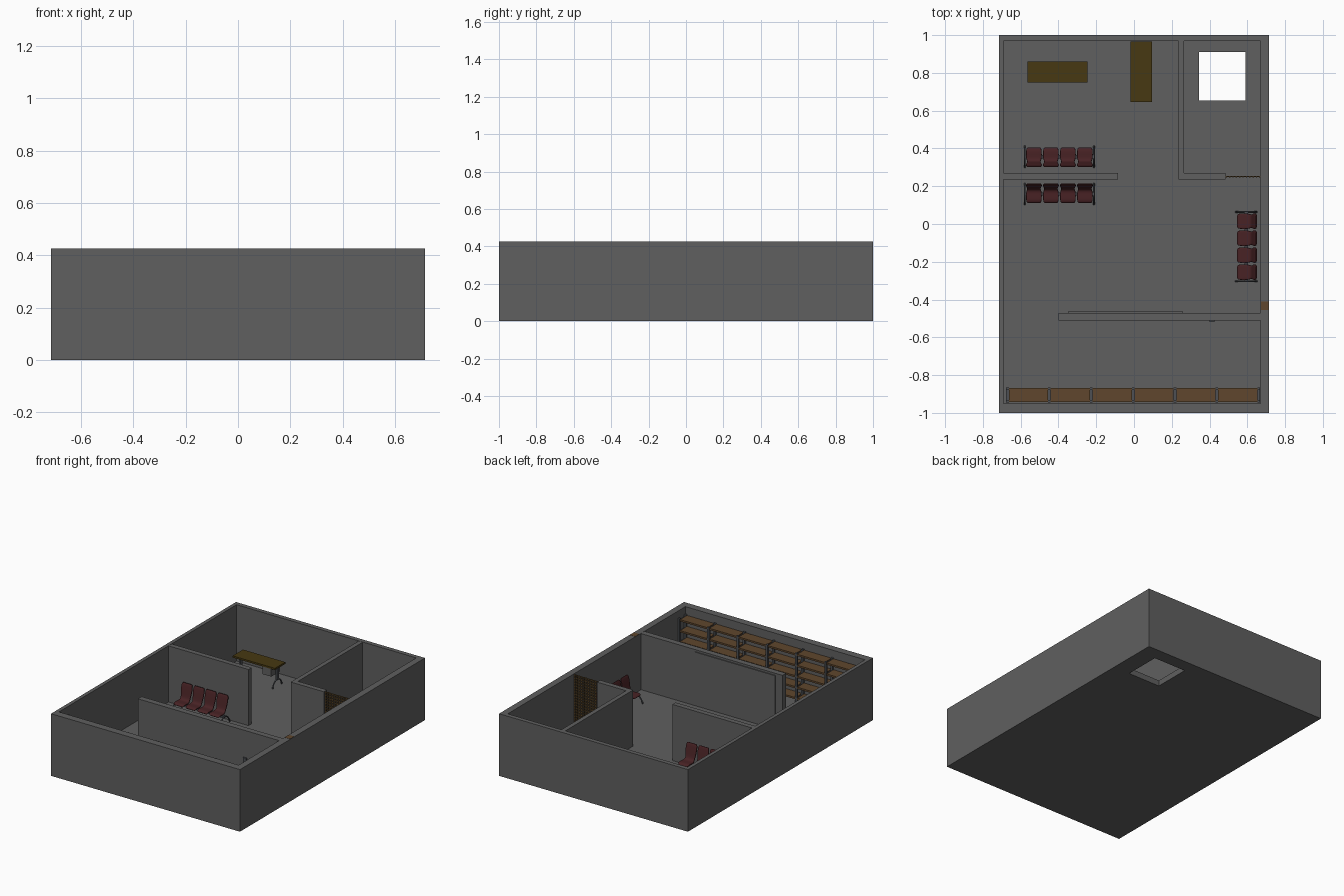
import bpy, bmesh, math
from mathutils import Matrix, Vector

if "Cube" in bpy.data.objects:
    bpy.data.objects.remove(bpy.data.objects["Cube"])


def mat(name, r, g, b):
    m = bpy.data.materials.new(name)
    m.diffuse_color = (r, g, b, 1)
    m.use_nodes = True
    m.node_tree.nodes["Principled BSDF"].inputs["Base Color"].default_value = m.diffuse_color
    return m


GREY = mat("wall grey", 0.115, 0.115, 0.115)
RED = mat("seat red", 0.065, 0.016, 0.018)
YELLOW = mat("table ochre", 0.063, 0.040, 0.006)
WOOD = mat("shelf wood", 0.115, 0.062, 0.026)
METAL = mat("frame metal", 0.075, 0.08, 0.09)
GATE = mat("gate brown", 0.10, 0.06, 0.022)
I = Matrix.Identity(4)
FLOOR, TOP = 0.04, 0.425


def finish(name, bm, material):
    bmesh.ops.recalc_face_normals(bm, faces=bm.faces)
    me = bpy.data.meshes.new(name)
    bm.to_mesh(me)
    bm.free()
    ob = bpy.data.objects.new(name, me)
    bpy.context.collection.objects.link(ob)
    me.materials.append(material)
    return ob


def boxes(name, material, bounds, m=I):
    """One object from boxes given as (x0, x1, y0, y1, z0, z1)."""
    bm = bmesh.new()
    for x0, x1, y0, y1, z0, z1 in bounds:
        t = Matrix.Translation(((x0 + x1) / 2, (y0 + y1) / 2, (z0 + z1) / 2))
        s = Matrix.Diagonal((x1 - x0, y1 - y0, z1 - z0, 1))
        bmesh.ops.create_cube(bm, size=1, matrix=m @ t @ s)
    return finish(name, bm, material)


def apply_mods(ob):
    bpy.ops.object.select_all(action='DESELECT')
    ob.select_set(True)
    bpy.context.view_layer.objects.active = ob
    bpy.ops.object.convert(target='MESH')


def cut(ob, bounds):
    c = boxes("cutter", GREY, [bounds])
    c.hide_render = True
    mod = ob.modifiers.new("cut", 'BOOLEAN')
    mod.operation, mod.solver, mod.object = 'DIFFERENCE', 'EXACT', c
    apply_mods(ob)
    bpy.data.objects.remove(c)


def tube(name, material, pts, radius, m=I):
    cu = bpy.data.curves.new(name, 'CURVE')
    cu.dimensions = '3D'
    cu.bevel_depth, cu.bevel_resolution, cu.resolution_u = radius, 1, 5
    cu.use_fill_caps = True
    sp = cu.splines.new('BEZIER')
    sp.bezier_points.add(len(pts) - 1)
    for p, co in zip(sp.bezier_points, pts):
        p.co = m @ Vector(co)
        p.handle_left_type = p.handle_right_type = 'AUTO'
    cu.materials.append(material)
    ob = bpy.data.objects.new(name, cu)
    bpy.context.collection.objects.link(ob)
    apply_mods(ob)


# building shell, hollowed, with an opening in the floor
shell = boxes("outer_walls", GREY, [(-.715, .715, -1, 1, 0, TOP)])
cut(shell, (-.69, .67, -.95, .97, FLOOR, 1))
cut(shell, (.343, .59, .655, .91, -.5, .3))

# inner partitions
boxes("front_partition", GREY, [(-.40, .675, -.51, -.47, FLOOR, TOP - .001)])
boxes("middle_partition", GREY, [(-.695, -.085, .235, .27, FLOOR, TOP - .001)])
boxes("room_side_wall", GREY, [(.235, .265, .235, .975, FLOOR, TOP - .001)])
boxes("room_front_wall", GREY, [(.265, .485, .235, .27, FLOOR, TOP - .001)])
boxes("wall_board", GREY, [(-.35, .26, -.47, -.464, .1, .41)])
boxes("wall_knob", METAL, [(.40, .425, -.518, -.51, .2, .24)])

# wooden piece set in the right wall top
boxes("wall_block", WOOD, [(.672, .712, -.455, -.41, .36, TOP + .001)])

# lattice gate
gx0, gx1 = .485, .67
bars = [(gx0 + i * .0178, gx0 + i * .0178 + .007, .247, .255, FLOOR, .42) for i in range(11)]
bars += [(gx0, gx1, .248, .254, FLOOR + i * .0186, FLOOR + i * .0186 + .007) for i in range(21)]
boxes("lattice_gate", GATE, bars)

# shelving along the front wall
xs = [-.67 + i * .2217 for i in range(7)]
levels = [.06, .135, .21, .285, .36]
boards, frames = [], []
for a, b in zip(xs, xs[1:]):
    boards += [(a + .007, b - .007, -.943, -.868, z, z + .012) for z in levels]
for x in xs:
    frames += [(x - .007, x + .007, y, y + .014, FLOOR, .378) for y in (-.946, -.879)]
    frames += [(x - .007, x + .007, -.94, -.87, z - .008, z + .004) for z in levels]
boxes("shelf_boards", WOOD, boards)
boxes("shelf_frames", METAL, frames)


# bench rows of four moulded seats
SIDE = [(.100, .100, .034), (.096, .112, .041), (.062, .110, .043), (.038, .109, .040),
        (.024, .120, .034), (.018, .145, .039), (.011, .180, .043), (.004, .210, .042),
        (.000, .220, .034)]      # depth, height, half width


def seat(m):
    bm = bmesh.new()
    rows = [[bm.verts.new(m @ Vector((w * k, y, z))) for k in (-1, -.75, 0, .75, 1)]
            for y, z, w in SIDE]
    for r, s in zip(rows, rows[1:]):
        for i in range(4):
            bm.faces.new((r[i], r[i + 1], s[i + 1], s[i]))
    ob = finish("seat", bm, RED)
    sol = ob.modifiers.new("thick", 'SOLIDIFY')
    sol.thickness, sol.offset = .009, 0
    sub = ob.modifiers.new("smooth", 'SUBSURF')
    sub.levels = sub.render_levels = 1
    apply_mods(ob)
    bpy.ops.object.shade_smooth_by_angle(angle=math.radians(45))


def bench(x, y, deg):
    m = Matrix.Translation((x, y, 0)) @ Matrix.Rotation(math.radians(deg), 4, 'Z')
    for i in range(4):
        seat(m @ Matrix.Translation(((i - 1.5) * .09, 0, 0)))
    boxes("bench_beam", METAL, [(-.183, .183, .045, .063, .088, .102)], m)
    for sx in (-.183, .183):
        tube("bench_leg", METAL, [(sx, -.002, FLOOR + .003), (sx, .02, .08), (sx, .054, .097),
                                  (sx, .088, .08), (sx, .11, FLOOR + .003)], .0045, m)


bench(-.395, .303, 0)
bench(-.395, .213, 180)
bench(.648, -.12, 90)


# tables with drawer box and footed legs
def table(x, y, deg):
    m = Matrix.Translation((x, y, 0)) @ Matrix.Rotation(math.radians(deg), 4, 'Z')
    boxes("table_top", YELLOW, [(-.16, .16, -.056, .056, .181, .193)], m)
    boxes("table_drawer", GREY, [(.06, .128, -.05, .045, .125, .181)], m)
    boxes("table_rail", METAL, [(-.135, .135, -.005, .005, .16, .181)], m)
    for sx in (-.138, .138):
        tube("table_leg", METAL, [(sx, -.05, FLOOR + .004), (sx, -.035, .075), (sx, 0, .09),
                                  (sx, .035, .075), (sx, .05, FLOOR + .004)], .005, m)
        boxes("table_post", METAL, [(sx - .006, sx + .006, -.012, .012, .088, .181)], m)


table(-.405, .805, 0)
table(.038, .807, 90)
